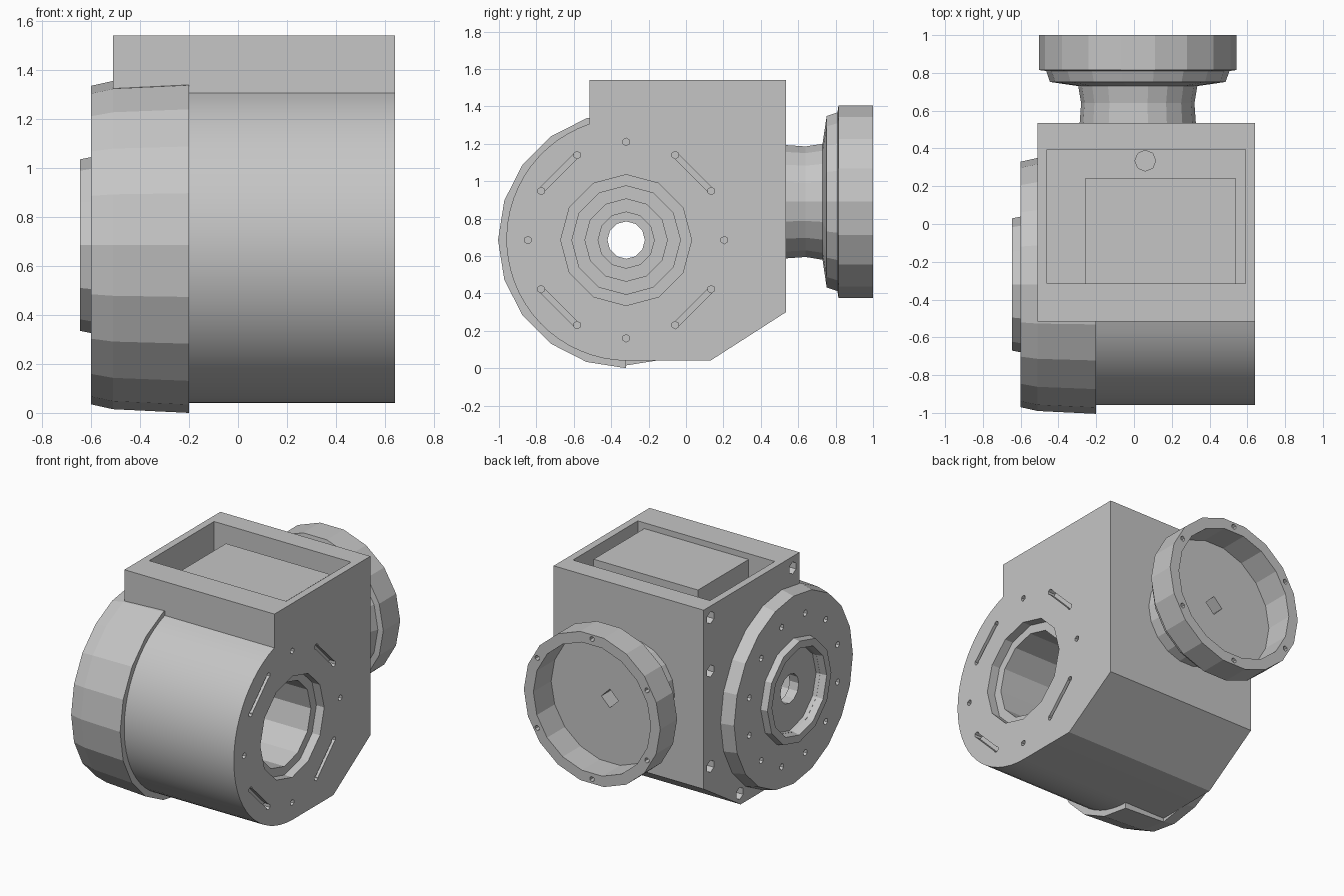
import bpy, bmesh
from math import sin, cos, pi, radians
from mathutils import Matrix, Vector

if "Cube" in bpy.data.objects:
    bpy.data.objects.remove(bpy.data.objects["Cube"])

grey = bpy.data.materials.new("machined grey")
grey.use_nodes = True
grey.diffuse_color = (0.56, 0.56, 0.56, 1)
grey.node_tree.nodes["Principled BSDF"].inputs["Base Color"].default_value = (0.56, 0.56, 0.56, 1)

# Axis frames: local z becomes the named axis
ALONG_X = Matrix(((0, 0, 1), (1, 0, 0), (0, 1, 0))).to_4x4()
ALONG_Y = Matrix(((1, 0, 0), (0, 0, 1), (0, -1, 0))).to_4x4()
ALONG_Z = Matrix.Identity(4)
BORE = Vector((0, -0.32, 0.685))
REAR = Vector((0.02, 0, 0.89))


def finish(bm, name):
    bmesh.ops.remove_doubles(bm, verts=bm.verts, dist=1e-5)
    bmesh.ops.recalc_face_normals(bm, faces=bm.faces)
    mesh = bpy.data.meshes.new(name)
    bm.to_mesh(mesh)
    bm.free()
    mesh.materials.append(grey)
    obj = bpy.data.objects.new(name, mesh)
    bpy.context.collection.objects.link(obj)
    return obj


def lathe(name, profile, frame, centre, sides, closed=False):
    """Revolve (radius, distance along axis) points."""
    bm = bmesh.new()
    pts = profile + profile[:1] if closed else profile
    verts = [bm.verts.new((r, 0, t)) for r, t in pts]
    edges = [bm.edges.new(pair) for pair in zip(verts, verts[1:])]
    bmesh.ops.spin(bm, geom=verts + edges, cent=(0, 0, 0), axis=(0, 0, 1),
                   angle=2 * pi, steps=sides)
    bmesh.ops.transform(bm, matrix=Matrix.Translation(centre) @ frame, verts=bm.verts)
    return finish(bm, name)


def add_box(bm, centre, size, turn=0):
    m = (Matrix.Translation(centre) @ Matrix.Rotation(turn, 4, 'X')
         @ Matrix.Diagonal((*size, 1)))
    bmesh.ops.create_cube(bm, size=1, matrix=m)


def box(name, lo, hi):
    bm = bmesh.new()
    lo, hi = Vector(lo), Vector(hi)
    add_box(bm, (lo + hi) / 2, hi - lo)
    return finish(bm, name)


def pegs(name, points, radius, depth, frame, sides=6):
    """Small drill cutters centred on each point."""
    bm = bmesh.new()
    for p in points:
        bmesh.ops.create_cone(bm, cap_ends=True, segments=sides, radius1=radius,
                              radius2=radius, depth=depth,
                              matrix=Matrix.Translation(p) @ frame)
    return finish(bm, name)


def cut(obj, cutters):
    bpy.context.view_layer.objects.active = obj
    for c in cutters:
        c.hide_render = True
        mod = obj.modifiers.new("cut", 'BOOLEAN')
        mod.operation, mod.solver, mod.object = 'DIFFERENCE', 'EXACT', c
        bpy.ops.object.modifier_apply(modifier=mod.name)


def ring(x, radius, count, start=0.0):
    return [Vector((x, BORE.y + radius * cos(start + 2 * pi * i / count),
                    BORE.z + radius * sin(start + 2 * pi * i / count)))
            for i in range(count)]


# Main housing: rounded front, square top, chamfered rear bottom edge
outline = [(0.13, 0.04), (0.535, 0.30), (0.535, 1.54), (-0.515, 1.54)]
first, last, steps = radians(108.5), radians(270), 28
for i in range(steps + 1):
    a = first + (last - first) * i / steps
    outline.append((-0.31 + 0.65 * cos(a), 0.69 + 0.65 * sin(a)))
bm = bmesh.new()
face = bm.faces.new([bm.verts.new((-0.51, y, z)) for y, z in outline])
side = bmesh.ops.extrude_face_region(bm, geom=[face])
bmesh.ops.translate(bm, vec=(1.15, 0, 0),
                    verts=[g for g in side["geom"] if isinstance(g, bmesh.types.BMVert)])
housing = finish(bm, "housing")

# Bearing collar and its raised ring on the right side
collar = lathe("bearing_collar", [(0, -0.6), (0.65, -0.6), (0.67, -0.51),
               (0.685, -0.2), (0, -0.2)], ALONG_X, BORE, 20)
lip = lathe("bearing_ring", [(0.29, -0.595), (0.30, -0.645), (0.35, -0.645),
            (0.36, -0.595)], ALONG_X, BORE, 12, True)

# Rear neck and dished flange
flange = lathe("rear_flange", [(0, 0.5), (0.31, 0.5), (0.3, 0.64), (0.315, 0.73),
               (0.465, 0.752), (0.485, 0.81), (0.523, 0.815), (0.523, 1.0), (0.45, 1.0),
               (0.45, 0.805), (0, 0.805)], ALONG_Y, REAR, 18)

# Raised pad inside the top pocket
pad = box("pocket_pad", (-0.26, -0.315, 1.28), (0.54, 0.24, 1.50))

# Cutters: stepped bore with outer recess, top pocket, cable hole, collar underside
bore = lathe("bore_cutter", [(0, 0.7), (0.35, 0.7), (0.35, 0.58), (0.29, 0.58),
             (0.29, -0.2), (0.22, -0.2), (0.22, -0.4), (0.15, -0.4), (0.15, -0.5),
             (0.1, -0.5), (0.1, -0.57), (0.29, -0.57), (0.29, -0.7), (0, -0.7)],
             ALONG_X, BORE, 12)
pocket = box("pocket_cutter", (-0.46, -0.315, 1.31), (0.59, 0.395, 1.7))
cable = pegs("cable_cutter", [(0.06, 0.335, 1.3)], 0.055, 0.3, ALONG_Z, 8)
underside = box("underside_cutter", (-0.51, -0.32, -0.1), (0, 0.5, 0.041))

# Cutters: bolt circle on the left face, with four straight slots
bolts = pegs("bolt_cutter", ring(0.64, 0.525, 12), 0.02, 0.12, ALONG_X)
bm = bmesh.new()
for i in range(4):
    a = pi / 4 + i * pi / 2
    mid = ring(0.64, 0.508, 1, a)[0]
    add_box(bm, mid, (0.06, 0.03, 0.27), a)
slots = finish(bm, "slot_cutter")

# Cutters: collar bolts, housing corner bolts, flange bolts and centre hole
collar_bolts = pegs("collar_bolt_cutter", ring(-0.6, 0.5, 12, pi / 12), 0.022, 0.12, ALONG_X)
corners = [(0.46, 1.46), (0.46, 1.09), (0.46, 0.43), (0.14, 0.12), (-0.44, 1.46)]
corner_bolts = pegs("corner_bolt_cutter", [(-0.51, y, z) for y, z in corners],
                    0.042, 0.16, ALONG_X)
rim = [REAR + Vector((0.485 * sin(i * pi / 3), 1.0, 0.485 * cos(i * pi / 3))) for i in range(6)]
rim_bolts = pegs("rim_bolt_cutter", rim, 0.018, 0.1, ALONG_Y)
centre = pegs("centre_cutter", [REAR + Vector((0, 0.8, 0))], 0.065, 0.3, ALONG_Y, 4)

cut(housing, [bore, pocket, cable, bolts, slots, corner_bolts])
cut(collar, [bore, pocket, cable, underside, collar_bolts])
cut(flange, [rim_bolts, centre])
for c in (bore, pocket, cable, underside, bolts, slots, collar_bolts, corner_bolts,
          rim_bolts, centre):
    bpy.data.objects.remove(c)

# Smooth only the rounded housing; the turned parts stay faceted
bpy.ops.object.select_all(action='DESELECT')
housing.select_set(True)
bpy.context.view_layer.objects.active = housing
bpy.ops.object.shade_smooth_by_angle(angle=radians(20))
